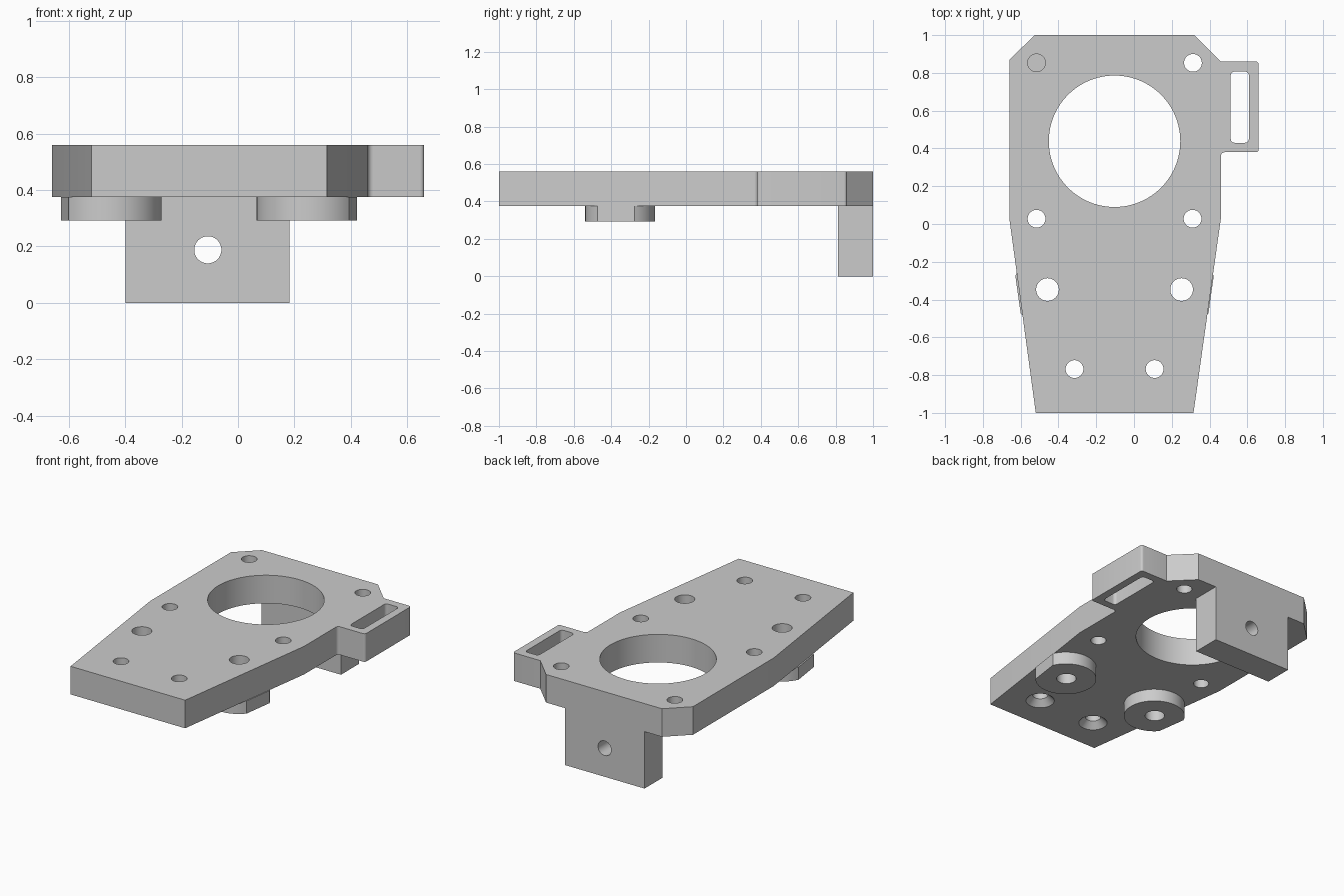
import bpy, bmesh
from math import radians, cos, sin, pi

cube = bpy.data.objects.get("Cube")
if cube:
    bpy.data.objects.remove(cube, do_unlink=True)

MID_X = -0.103                # symmetry line of the plate
BOTTOM, TOP = 0.375, 0.56     # plate faces
CLEAR = 0.05                  # overshoot of the cutters

grey = bpy.data.materials.new("plain_grey")
grey.use_nodes = True
grey.diffuse_color = (0.6, 0.6, 0.6, 1)
grey.node_tree.nodes["Principled BSDF"].inputs["Base Color"].default_value = (0.6, 0.6, 0.6, 1)


def arc(cx, cy, r, start, end, steps):
    angles = [radians(start + (end - start) * i / steps) for i in range(steps + 1)]
    return [(cx + r * cos(a), cy + r * sin(a)) for a in angles]


def circle(cx, cy, r, n=48):
    return arc(cx, cy, r, 0, 360, n)[:-1]


def rounded_box(x0, x1, y0, y1, r):
    return (arc(x1 - r, y0 + r, r, -90, 0, 5) + arc(x1 - r, y1 - r, r, 0, 90, 5)
            + arc(x0 + r, y1 - r, r, 90, 180, 5) + arc(x0 + r, y0 + r, r, 180, 270, 5))


def loft(bm, sections, along_y=False):
    """Closed solid through (outline, height) sections."""
    loops = []
    for outline, h in sections:
        loops.append([bm.verts.new((a, h, b) if along_y else (a, b, h)) for a, b in outline])
    n = len(loops[0])
    bm.faces.new(loops[0][::-1])
    bm.faces.new(loops[-1])
    for low, high in zip(loops, loops[1:]):
        for i in range(n):
            j = (i + 1) % n
            bm.faces.new((low[i], low[j], high[j], high[i]))


def make_object(name, bm):
    bmesh.ops.recalc_face_normals(bm, faces=bm.faces)
    mesh = bpy.data.meshes.new(name)
    bm.to_mesh(mesh)
    bm.free()
    obj = bpy.data.objects.new(name, mesh)
    mesh.materials.append(grey)
    bpy.context.collection.objects.link(obj)
    return obj


def prism(name, outline, z0, z1):
    bm = bmesh.new()
    loft(bm, [(outline, z0), (outline, z1)])
    return make_object(name, bm)


def activate(obj):
    bpy.ops.object.select_all(action='DESELECT')
    obj.select_set(True)
    bpy.context.view_layer.objects.active = obj


def cut(obj, cutter):
    mod = obj.modifiers.new("cut", 'BOOLEAN')
    mod.operation, mod.solver, mod.object = 'DIFFERENCE', 'EXACT', cutter
    activate(obj)
    bpy.ops.object.modifier_apply(modifier=mod.name)


# Plate with tapered front, chamfered back corners and a side tab
outline = [(-0.52, -1), (0.315, -1), (0.46, 0.03)]
outline += arc(0.48, 0.36, 0.02, 180, 90, 5)
outline += arc(0.645, 0.395, 0.015, -90, 0, 5)
outline += arc(0.645, 0.845, 0.015, 0, 90, 5)
outline += [(0.46, 0.86), (0.32, 1), (-0.525, 1), (-0.66, 0.87), (-0.66, 0.03)]
plate = prism("base_plate", outline, BOTTOM, TOP)

# Round bosses under the plate, each with a flat on its outer side
bosses = []
for side, name in ((1, "left_boss"), (-1, "right_boss")):
    shape = arc(0.355, -0.352, 0.187, -8 + 32.5, -8 + 327.5, 48)
    shape = [(MID_X + side * x, y) for x, y in shape]
    bosses.append(prism(name, shape, 0.292, BOTTOM))

# Hanging bracket at the back
bracket = prism("back_bracket", [(-0.398, 0.812), (0.182, 0.812), (0.182, 1), (-0.398, 1)], 0, BOTTOM)

# Vertical cutters: bore, slot and screw holes
bm = bmesh.new()


def through(shape):
    loft(bm, [(shape, 0.2), (shape, TOP + CLEAR)])


through(circle(MID_X, 0.438, 0.348, 96))
through(rounded_box(0.512, 0.608, 0.43, 0.807, 0.02))
through(circle(0.312, 0.853, 0.047))
for side in (1, -1):
    through(circle(MID_X + side * 0.413, 0.028, 0.047))
    through(circle(MID_X + side * 0.355, -0.347, 0.06))
    # Front holes are countersunk from below
    x, y = MID_X + side * 0.212, -0.768
    wide, narrow = circle(x, y, 0.087), circle(x, y, 0.047)
    loft(bm, [(wide, BOTTOM - CLEAR), (wide, BOTTOM), (narrow, BOTTOM + 0.04), (narrow, TOP + CLEAR)])
# Blind hole in the back corner
blind = circle(-0.516, 0.853, 0.047)
loft(bm, [(blind, BOTTOM + 0.04), (blind, TOP + CLEAR)])
cutter = make_object("hole_cutter", bm)
for part in [plate] + bosses:
    cut(part, cutter)

# Cross hole through the bracket
bm = bmesh.new()
cross = circle(-0.107, 0.188, 0.048)
loft(bm, [(cross, 0.7), (cross, 1.1)], along_y=True)
cross_cutter = make_object("cross_hole_cutter", bm)
cut(bracket, cross_cutter)

for helper in (cutter, cross_cutter):
    bpy.data.objects.remove(helper, do_unlink=True)

# Smooth the round walls, keep the edges crisp
for part in [plate, bracket] + bosses:
    activate(part)
    bpy.ops.object.shade_smooth_by_angle(angle=radians(25))
